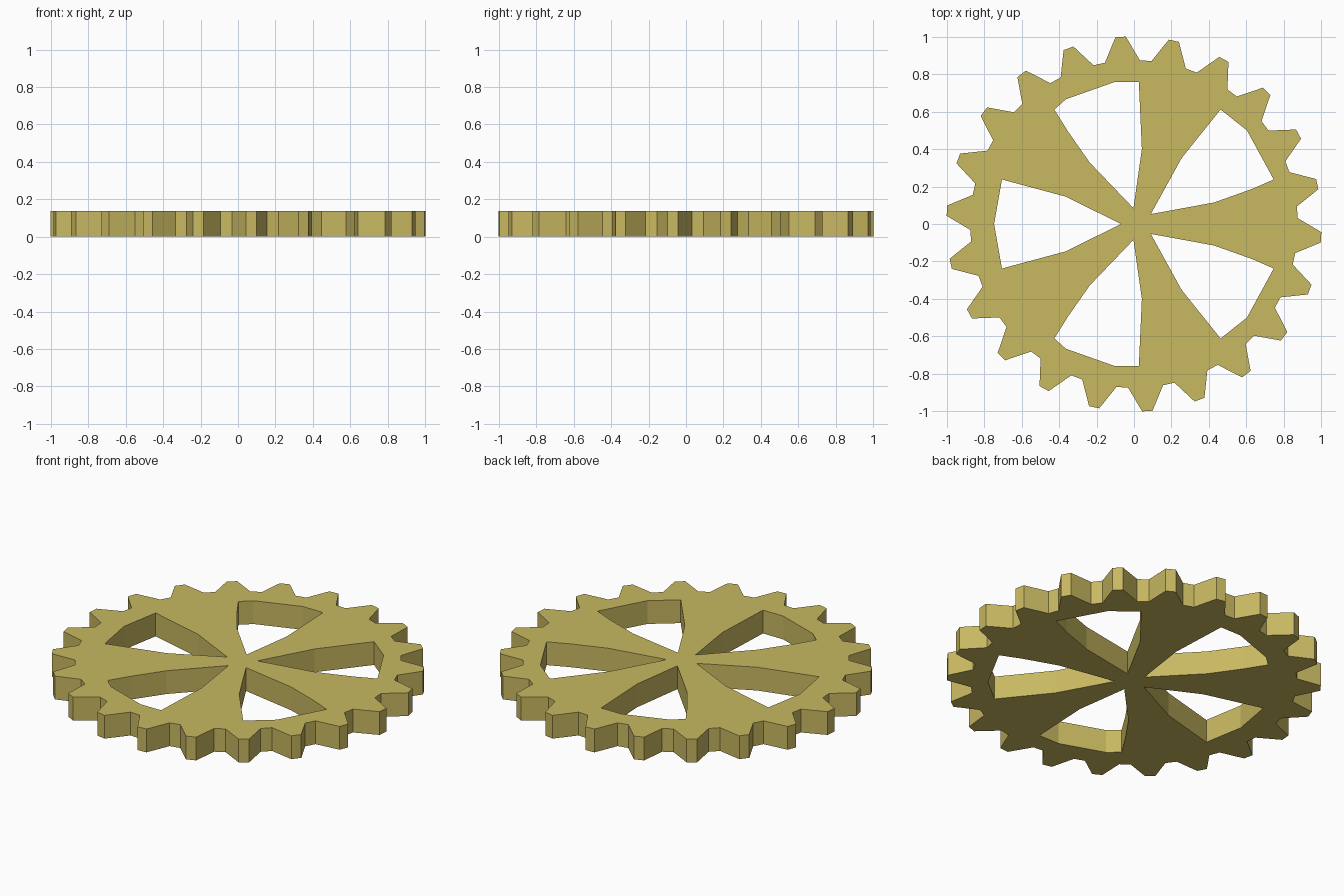
import bpy, bmesh
from math import radians, cos, sin, pi

if "Cube" in bpy.data.objects:
    bpy.data.objects.remove(bpy.data.objects["Cube"])

THICK = 0.138
TEETH = 22
ROOT_R, TIP_R = 0.876, 1.003

# Toothed rim outline: two root points and two tip points per tooth
pitch = 2 * pi / TEETH
outline = []
for k in range(TEETH):
    mid = (k - 0.25) * pitch
    for r, off in ((ROOT_R, -pitch * 0.375), (TIP_R, -radians(1.6)),
                   (TIP_R, radians(1.6)), (ROOT_R, pitch * 0.375)):
        outline.append((r * cos(mid + off), r * sin(mid + off)))

# Window openings between the spokes (mirrored across the x axis)
right_window = [(.09, .053), (.428, .115), (.63, .187), (.747, .238),
                (.604, .5), (.463, .612), (.255, .353)]
top_window = [(-.003, .085), (.042, .4), (.026, .758), (-.107, .758),
              (-.364, .667), (-.426, .612), (-.353, .495), (-.237, .329)]
left_window = [(-.07, 0), (-.364, .146), (-.706, .238),
               (-.748, 0), (-.706, -.238), (-.364, -.146)]


def mirror(pts):
    return [(x, -y) for x, y in reversed(pts)]


loops = [outline, right_window, top_window, left_window,
         mirror(right_window), mirror(top_window)]

# Fill the flat plate, leaving the windows open, then extrude upwards
bm = bmesh.new()
for pts in loops:
    vs = [bm.verts.new((x, y, 0)) for x, y in pts]
    for a, b in zip(vs, vs[1:] + vs[:1]):
        bm.edges.new((a, b))
bmesh.ops.triangle_fill(bm, use_beauty=True, use_dissolve=False,
                        edges=bm.edges[:], normal=(0, 0, 1))
res = bmesh.ops.extrude_face_region(bm, geom=bm.faces[:], use_keep_orig=True)
top = [g for g in res["geom"] if isinstance(g, bmesh.types.BMVert)]
bmesh.ops.translate(bm, verts=top, vec=(0, 0, THICK))
bmesh.ops.recalc_face_normals(bm, faces=bm.faces[:])

mesh = bpy.data.meshes.new("gear_wheel")
bm.to_mesh(mesh)
bm.free()
gear = bpy.data.objects.new("gear_wheel", mesh)
bpy.context.collection.objects.link(gear)

# Dull brass colour
mat = bpy.data.materials.new("dull brass")
mat.diffuse_color = (0.58, 0.48, 0.12, 1)
mat.use_nodes = True
mat.node_tree.nodes["Principled BSDF"].inputs["Base Color"].default_value = mat.diffuse_color
mesh.materials.append(mat)
